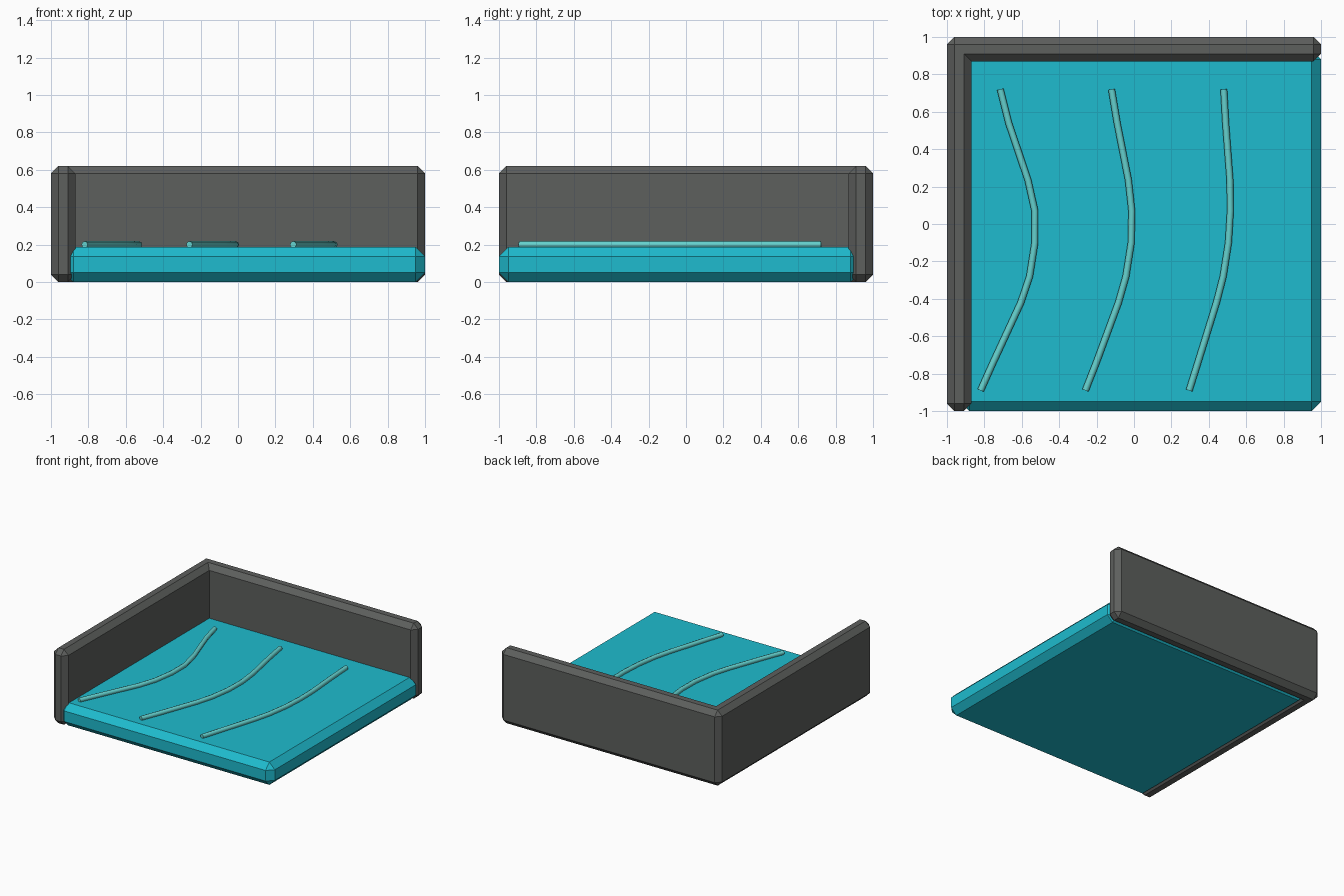
import bpy, bmesh

if "Cube" in bpy.data.objects:
    bpy.data.objects.remove(bpy.data.objects["Cube"])

def material(name, rgb):
    m = bpy.data.materials.new(name)
    m.diffuse_color = (*rgb, 1)
    m.use_nodes = True
    m.node_tree.nodes["Principled BSDF"].inputs["Base Color"].default_value = m.diffuse_color
    return m

wall_grey = material("wall_grey", (0.11, 0.115, 0.11))
water_blue = material("water_blue", (0.013, 0.50, 0.62))
ripple_teal = material("ripple_teal", (0.13, 0.64, 0.62))

def chamfered_box(name, lo, hi, chamfer, mat):
    mesh = bpy.data.meshes.new(name)
    bm = bmesh.new()
    bmesh.ops.create_cube(bm, size=1)
    for v in bm.verts:
        v.co = [(a + b) / 2 + c * (b - a) for a, b, c in zip(lo, hi, v.co)]
    bmesh.ops.bevel(bm, geom=bm.edges[:], offset=chamfer, segments=1,
                    profile=0.5, affect='EDGES')
    bm.to_mesh(mesh)
    bm.free()
    mesh.materials.append(mat)
    obj = bpy.data.objects.new(name, mesh)
    bpy.context.collection.objects.link(obj)
    return obj

# Water slab and the two corner walls
chamfered_box("water", (-0.93, -1, 0), (1, 0.93, 0.187), 0.05, water_blue)
chamfered_box("left_wall", (-1, -1, 0), (-0.87, 1, 0.62), 0.04, wall_grey)
chamfered_box("back_wall", (-1, 0.87, 0), (1, 1, 0.62), 0.04, wall_grey)

# Ripples: thin tubes along the water surface
ys = (-0.89, -0.74, -0.42, -0.28, -0.10, 0.07, 0.235, 0.54, 0.72)
ripples = (
    (-0.82, -0.753, -0.605, -0.558, -0.53, -0.53, -0.567, -0.67, -0.715),
    (-0.26, -0.201, -0.083, -0.043, -0.015, -0.012, -0.03, -0.09, -0.12),
    (0.295, 0.342, 0.441, 0.477, 0.505, 0.515, 0.513, 0.49, 0.48),
)
for i, xs in enumerate(ripples, 1):
    curve = bpy.data.curves.new(f"ripple_{i}", 'CURVE')
    curve.dimensions = '3D'
    curve.bevel_depth = 0.018
    curve.bevel_resolution = 2
    curve.use_fill_caps = True
    spline = curve.splines.new('POLY')
    spline.points.add(len(ys) - 1)
    for p, x, y in zip(spline.points, xs, ys):
        p.co = (x, y, 0.2, 1)
    spline.use_smooth = True
    curve.materials.append(ripple_teal)
    obj = bpy.data.objects.new(f"ripple_{i}", curve)
    bpy.context.collection.objects.link(obj)
